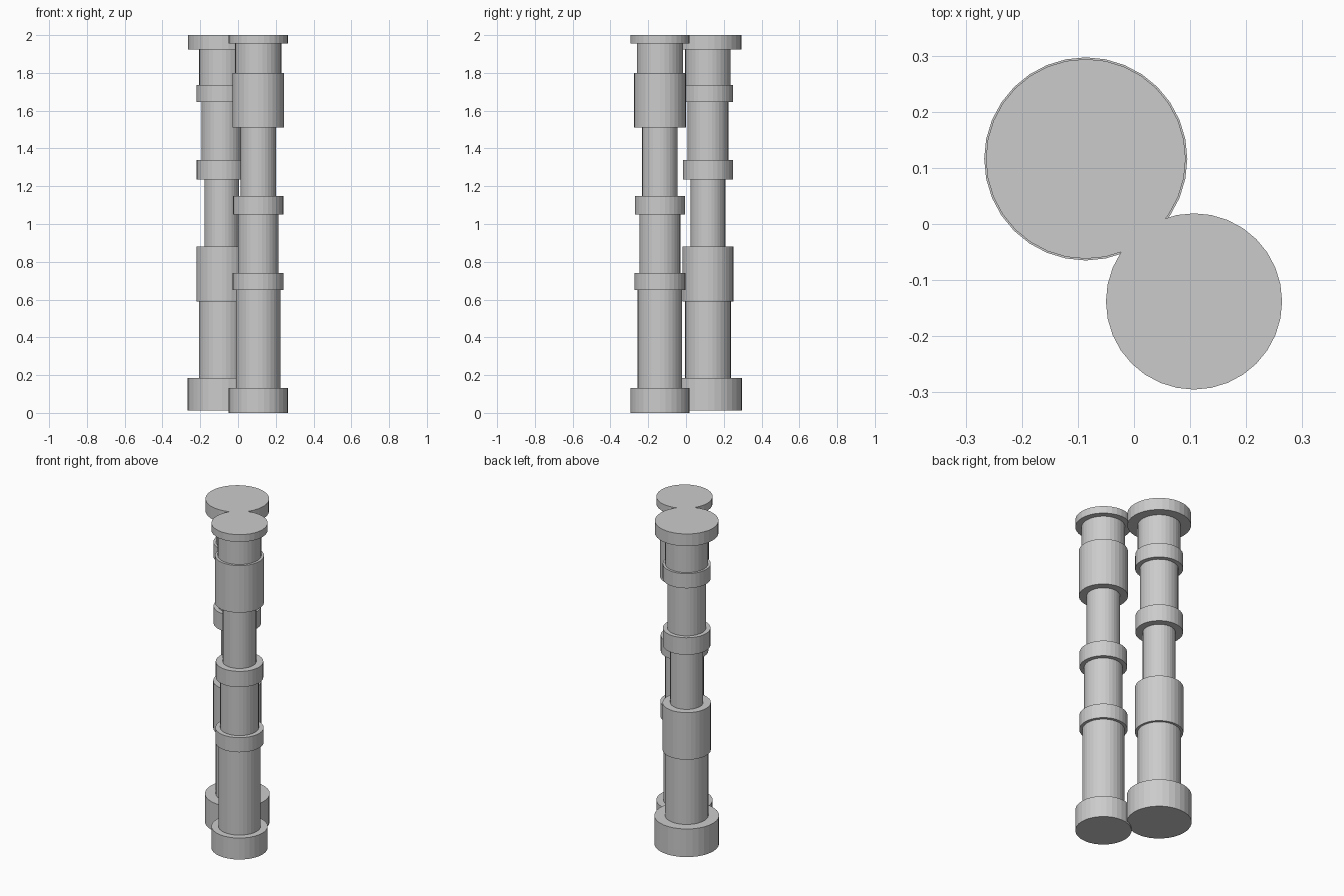
import bpy, bmesh, math

if "Cube" in bpy.data.objects:
    bpy.data.objects.remove(bpy.data.objects["Cube"])

SIDES = 32


def turned_column(name, x, y, z0, sections):
    """Stepped round column; sections are (top height, radius) from the bottom up."""
    bm = bmesh.new()
    profile = []
    z = z0
    for top, r in sections:
        profile += [(r, z), (r, top)]
        z = top
    rings = []
    for r, h in profile:
        rings.append([bm.verts.new((r * math.cos(a), r * math.sin(a), h))
                      for a in (2 * math.pi * i / SIDES for i in range(SIDES))])
    for low, high in zip(rings, rings[1:]):
        for i in range(SIDES):
            j = (i + 1) % SIDES
            bm.faces.new((low[i], low[j], high[j], high[i]))
    bm.faces.new(rings[0][::-1])
    bm.faces.new(rings[-1])
    mesh = bpy.data.meshes.new(name)
    bm.to_mesh(mesh)
    bm.free()
    obj = bpy.data.objects.new(name, mesh)
    obj.location = (x, y, 0)
    bpy.context.collection.objects.link(obj)
    return obj


# Rear left column: foot, shafts with collars, cap
turned_column("rear_column", -0.086, 0.116, 0.012, [
    (0.185, 0.181), (0.59, 0.121), (0.88, 0.135), (1.235, 0.092),
    (1.34, 0.133), (1.645, 0.108), (1.735, 0.134), (1.925, 0.12), (2.0, 0.178)])

# Front right column: foot, shafts with collars, cap
turned_column("front_column", 0.107, -0.138, 0.0, [
    (0.132, 0.157), (0.65, 0.118), (0.74, 0.135), (1.05, 0.108),
    (1.147, 0.133), (1.51, 0.094), (1.80, 0.137), (1.955, 0.122), (2.0, 0.157)])
